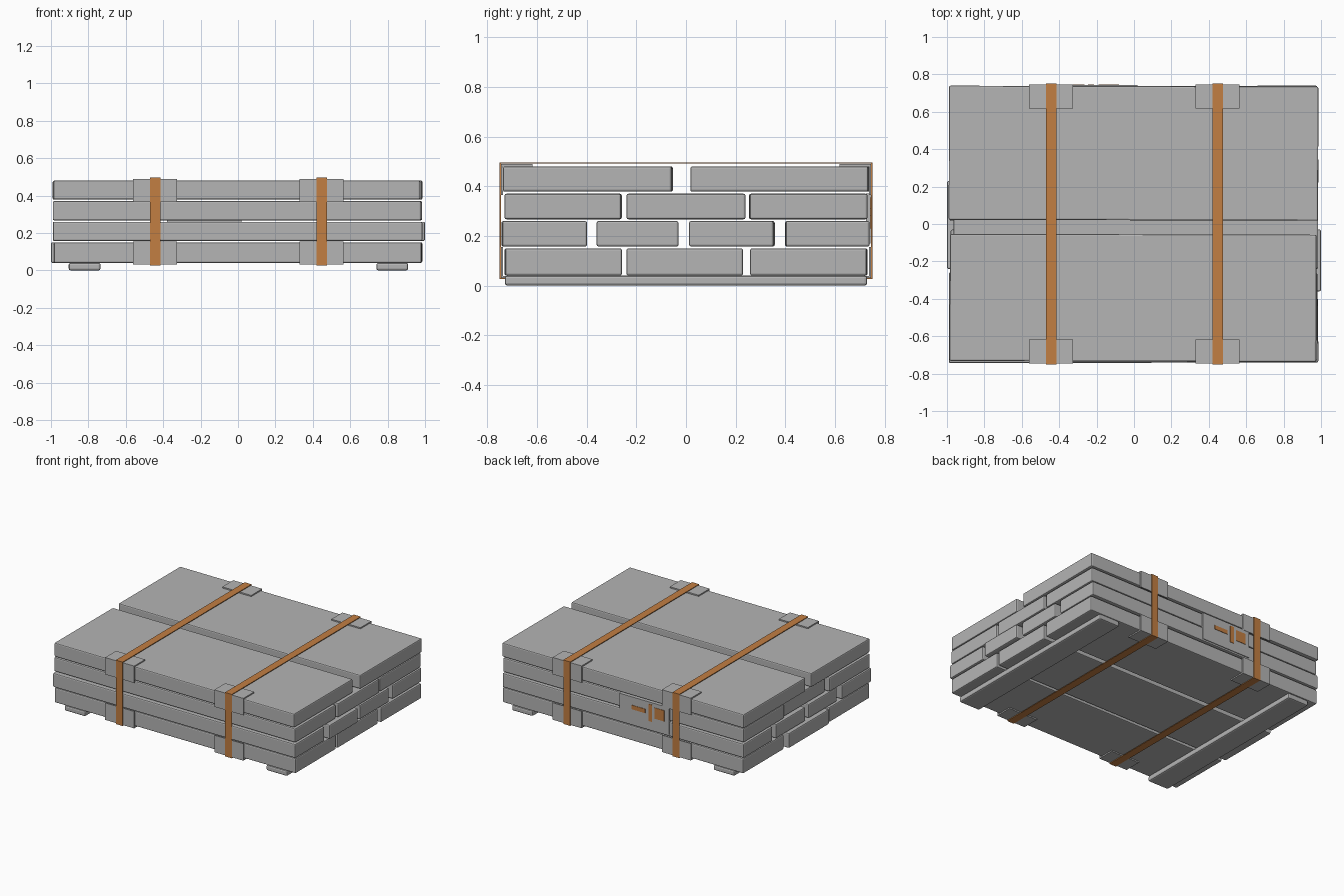
import bpy
import bmesh
from math import radians
from mathutils import Matrix

if "Cube" in bpy.data.objects:
    bpy.data.objects.remove(bpy.data.objects["Cube"], do_unlink=True)


def make_material(name, colour):
    mat = bpy.data.materials.new(name)
    mat.use_nodes = True
    mat.diffuse_color = (*colour, 1)
    mat.node_tree.nodes["Principled BSDF"].inputs["Base Color"].default_value = (*colour, 1)
    return mat


grey = make_material("plain grey", (0.46, 0.46, 0.46))
orange = make_material("strap orange", (0.54, 0.21, 0.055))


def add_object(name, bm, mat):
    mesh = bpy.data.meshes.new(name)
    bm.to_mesh(mesh)
    bm.free()
    mesh.materials.append(mat)
    obj = bpy.data.objects.new(name, mesh)
    bpy.context.collection.objects.link(obj)
    return obj


def box(name, x, y, z, mat, bevel=0.0, yaw=0.0):
    """Box from (min, max) pairs, turned about its own centre."""
    bm = bmesh.new()
    bmesh.ops.create_cube(bm, size=1)
    bmesh.ops.transform(bm, verts=bm.verts, matrix=Matrix.Diagonal(
        (x[1] - x[0], y[1] - y[0], z[1] - z[0], 1)))
    obj = add_object(name, bm, mat)
    obj.location = [(a + b) / 2 for a, b in (x, y, z)]
    obj.rotation_euler.z = radians(yaw)
    if bevel:
        mod = obj.modifiers.new("edges", "BEVEL")
        mod.width = bevel
        mod.segments = 2
    return obj


def sheet(name, path, x0, x1, thickness, mat, closed=False):
    """Folded strip: a (y, z) path swept along x and thickened."""
    bm = bmesh.new()
    rows = [[bm.verts.new((x, y, z)) for x in (x0, x1)] for y, z in path]
    following = rows[1:] + (rows[:1] if closed else [])
    for a, b in zip(rows, following):
        bm.faces.new((a[0], a[1], b[1], b[0]))
    obj = add_object(name, bm, mat)
    mod = obj.modifiers.new("thickness", "SOLIDIFY")
    mod.thickness = thickness
    mod.offset = 0
    mod.use_even_offset = True
    return obj


# Board layers: height range, then y range, x range and yaw of each board
layers = [
    ((0.04, 0.15), [((-0.73, -0.26), (-0.985, 0.98), 0.1),
                    ((-0.24, 0.23), (-1.0, 0.98), 0),
                    ((0.26, 0.73), (-0.98, 0.985), -0.1)]),
    ((0.157, 0.26), [((-0.742, -0.40), (-0.99, 0.985), 0.1),
                     ((-0.36, -0.03), (-0.98, 1.0), 0),
                     ((0.015, 0.355), (-0.985, 0.985), -0.15),
                     ((0.40, 0.738), (-0.985, 0.98), 0.1)]),
    ((0.267, 0.37), [((-0.73, -0.26), (-0.99, 0.98), -0.1),
                     ((-0.24, 0.24), (-0.965, 0.985), 0),
                     ((0.255, 0.73), (-0.98, 0.98), 0.1)]),
    ((0.378, 0.48), [((-0.735, -0.055), (-0.985, 0.975), -0.15),
                     ((0.02, 0.737), (-0.99, 0.985), -0.15)]),
]
for level, (height, boards) in enumerate(layers, 1):
    for number, (y, x, yaw) in enumerate(boards, 1):
        box(f"board_layer_{level}_{number}", x, y, height, grey, 0.008, yaw)

# Skids under the stack
for side, x in (("right", (-0.905, -0.735)), ("left", (0.74, 0.91))):
    box(f"skid_{side}", x, (-0.73, 0.73), (0, 0.04), grey, 0.01)

# Straps and their corner guards
for side, x in (("right", -0.443), ("left", 0.447)):
    loop = [(-0.748, 0.028), (0.748, 0.028), (0.748, 0.494), (-0.748, 0.494)]
    sheet(f"strap_{side}", loop, x - 0.028, x + 0.028, 0.005, orange, True)
    for end, s in (("front", -1), ("back", 1)):
        for level, z, up in (("upper", 0.485, 1), ("lower", 0.035, -1)):
            path = [(s * 0.618, z), (s * 0.741, z), (s * 0.741, z - up * 0.12)]
            sheet(f"corner_guard_{side}_{end}_{level}", path,
                  x - 0.118, x + 0.118, 0.009, grey)

# Label plate on the back with its painted marks
box("label_plate", (-0.38, 0.02), (0.725, 0.743), (0.17, 0.37), grey)
marks = {
    "label_dash": ((-0.19, -0.08), (0.28, 0.31)),
    "label_bar": ((-0.245, -0.215), (0.23, 0.355)),
    "label_block": ((-0.345, -0.265), (0.26, 0.34)),
}
for name, (x, z) in marks.items():
    box(name, x, (0.74, 0.746), z, orange)
